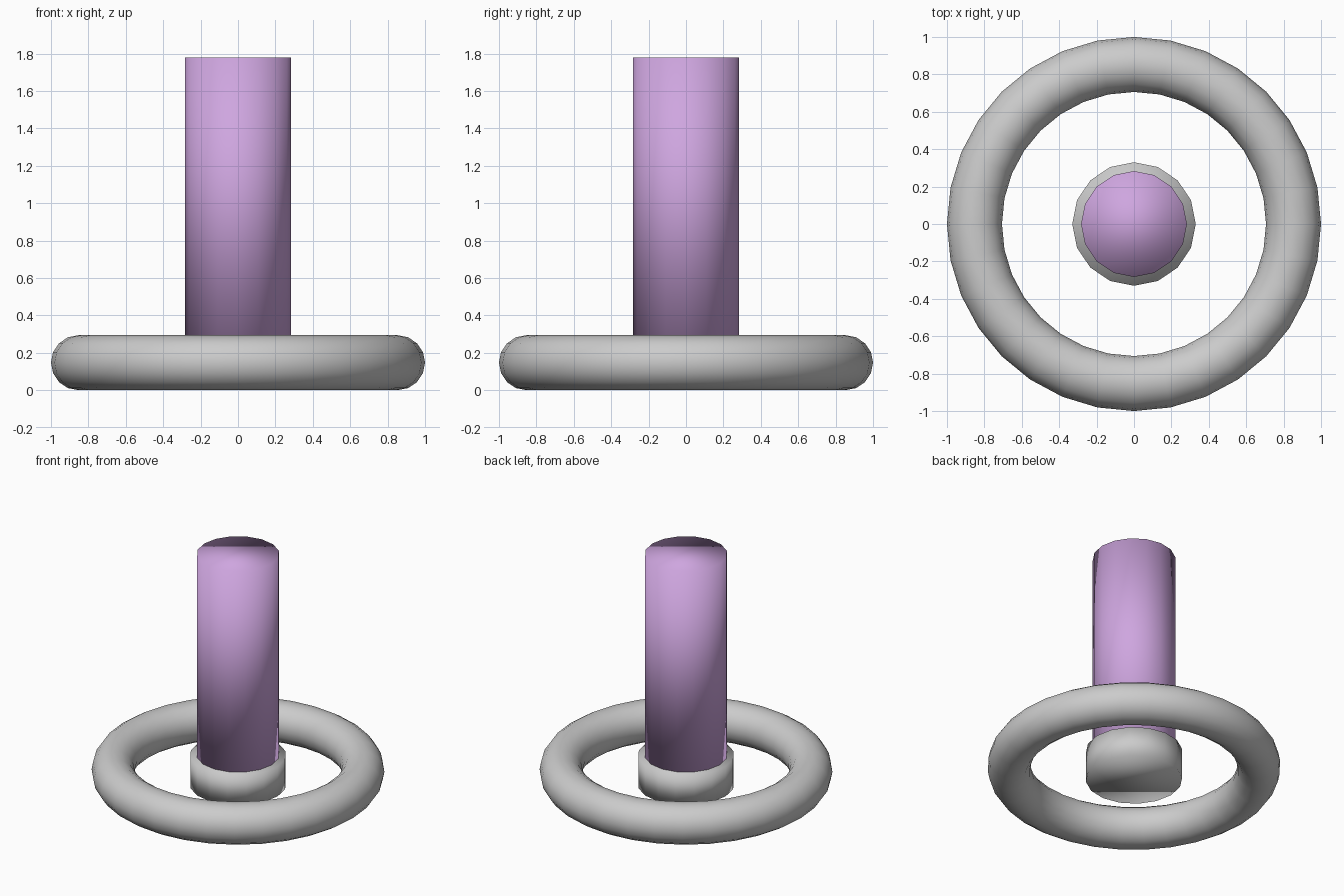
import bpy

if "Cube" in bpy.data.objects:
    bpy.data.objects.remove(bpy.data.objects["Cube"])


def finish(name, color=None):
    """Name the active object, shade it smooth and optionally colour it."""
    obj = bpy.context.object
    obj.name = name
    bpy.ops.object.shade_smooth()
    if color:
        mat = bpy.data.materials.new(name + "_material")
        mat.diffuse_color = color
        mat.use_nodes = True
        mat.node_tree.nodes["Principled BSDF"].inputs["Base Color"].default_value = mat.diffuse_color
        obj.data.materials.append(mat)
    return obj


def cylinder(name, radius, bottom, top, color=None):
    bpy.ops.mesh.primitive_cylinder_add(
        vertices=16, radius=radius, depth=top - bottom,
        location=(0, 0, (bottom + top) / 2))
    return finish(name, color)


# Outer ring lying on the floor
bpy.ops.mesh.primitive_torus_add(
    major_segments=32, minor_segments=16,
    major_radius=0.853, minor_radius=0.147, location=(0, 0, 0.147))
finish("outer_ring")

# Short grey hub floating in the middle of the ring
cylinder("hub", 0.33, 0.04, 0.265)

# Tall purple column standing on the hub
cylinder("column", 0.283, 0.26, 1.78, (0.62, 0.38, 0.74, 1))
